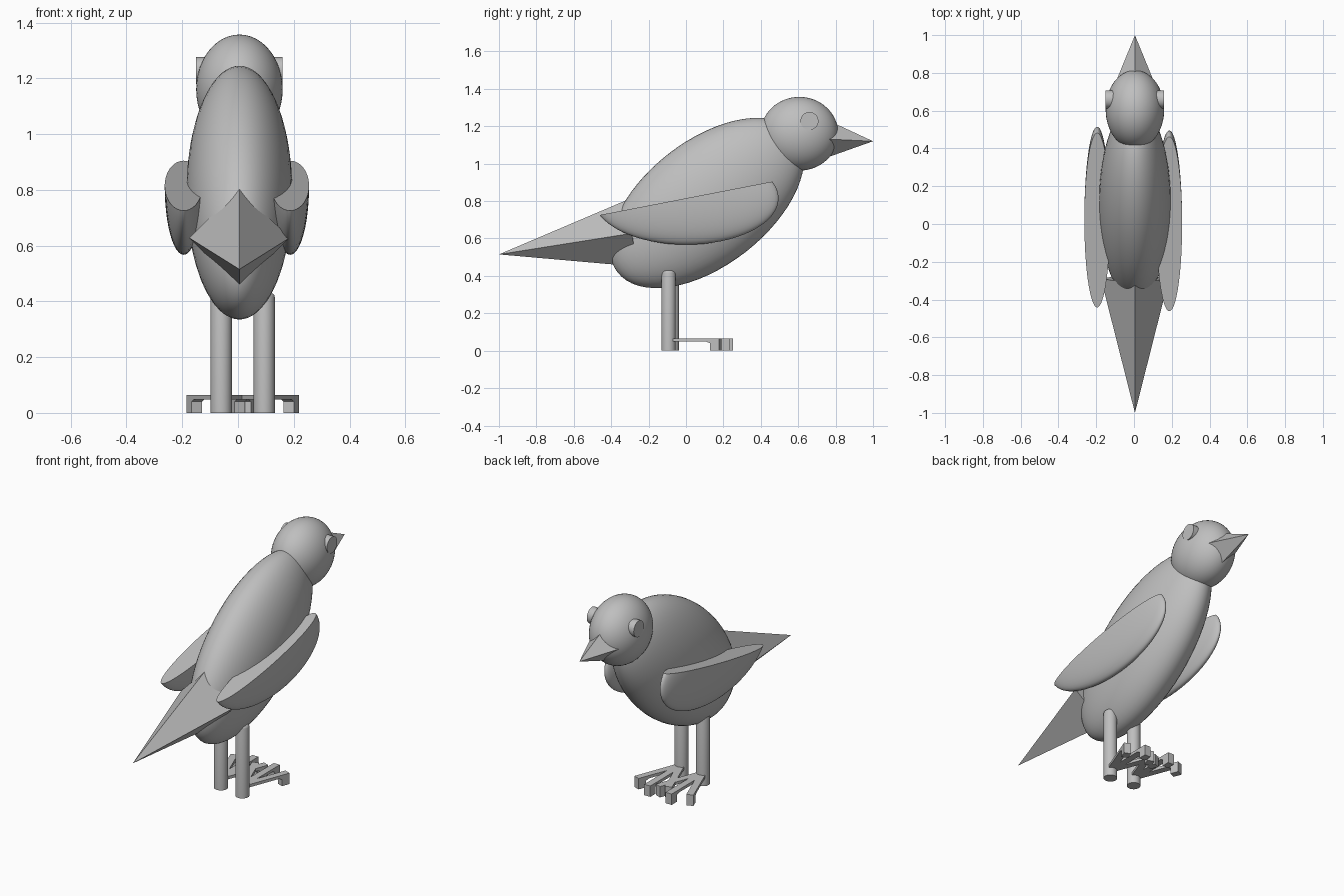
import bpy, bmesh
from math import radians
from mathutils import Matrix, Vector

if "Cube" in bpy.data.objects:
    bpy.data.objects.remove(bpy.data.objects["Cube"], do_unlink=True)

GREY = 0.52
mat = bpy.data.materials.new("plain_grey")
mat.use_nodes = True
mat.diffuse_color = (GREY, GREY, GREY, 1)
mat.node_tree.nodes["Principled BSDF"].inputs["Base Color"].default_value = mat.diffuse_color


def finish(name, bm, location, rotation=(0, 0, 0), smooth=True):
    """Turn a bmesh into a placed, shaded object."""
    bmesh.ops.recalc_face_normals(bm, faces=bm.faces)
    mesh = bpy.data.meshes.new(name)
    bm.to_mesh(mesh)
    bm.free()
    mesh.materials.append(mat)
    obj = bpy.data.objects.new(name, mesh)
    obj.location = location
    obj.rotation_euler = [radians(a) for a in rotation]
    bpy.context.collection.objects.link(obj)
    if smooth:
        bpy.ops.object.select_all(action='DESELECT')
        obj.select_set(True)
        bpy.context.view_layer.objects.active = obj
        bpy.ops.object.shade_smooth_by_angle(angle=radians(30))
    return obj


def ellipsoid(radii):
    """Sphere with its poles along y, stretched to the given radii."""
    bm = bmesh.new()
    bmesh.ops.create_uvsphere(bm, u_segments=48, v_segments=32, radius=1)
    bmesh.ops.rotate(bm, verts=bm.verts, matrix=Matrix.Rotation(radians(90), 3, 'X'))
    bmesh.ops.scale(bm, verts=bm.verts, vec=radii)
    return bm


def spike(name, tip, radius, length, pitch):
    """Four-sided pyramid that ends at the tip."""
    bm = bmesh.new()
    bmesh.ops.create_cone(bm, cap_ends=True, segments=4, radius1=radius, radius2=0, depth=length)
    bmesh.ops.translate(bm, verts=bm.verts, vec=(0, 0, -length / 2))
    finish(name, bm, tip, (pitch, 0, 0), smooth=False)


def wing(name, location):
    """Flattened ellipsoid with the upper half sliced off at a slope."""
    bm = ellipsoid((0.068, 0.495, 0.248))
    cut = bmesh.ops.bisect_plane(bm, geom=bm.verts[:] + bm.edges[:] + bm.faces[:],
                                 plane_co=(0, 0, 0), plane_no=Vector((0, -0.19, 0.98)),
                                 clear_outer=True)
    rim = [e for e in cut["geom_cut"] if isinstance(e, bmesh.types.BMEdge)]
    bmesh.ops.edgenet_fill(bm, edges=rim)
    finish(name, bm, location)


def leg(name, x, y, height=0.43):
    """Upright cylinder with a softened top."""
    bm = bmesh.new()
    bmesh.ops.create_cone(bm, cap_ends=True, segments=32, radius1=0.038, radius2=0.038, depth=height)
    top = [e for e in bm.edges if all(v.co.z > 0 for v in e.verts)]
    bmesh.ops.bevel(bm, geom=top, offset=0.015, segments=3, affect='EDGES', profile=0.5)
    finish(name, bm, (x, y, height / 2))


def toe(name, x, y, length, turn):
    """Thin bar with a claw block dropping to the ground."""
    width, claw, top, under = 0.04, 0.05, 0.065, 0.048
    profile = [(0, top), (length, top), (length, 0), (length - claw, 0),
               (length - claw, under - 0.008), (length - claw - 0.02, under), (0, under)]
    bm = bmesh.new()
    face = bm.faces.new([bm.verts.new((-width / 2, py, pz)) for py, pz in profile])
    side = bmesh.ops.extrude_face_region(bm, geom=[face])
    moved = [v for v in side["geom"] if isinstance(v, bmesh.types.BMVert)]
    bmesh.ops.translate(bm, verts=moved, vec=(width, 0, 0))
    finish(name, bm, (x, y, 0), (0, 0, turn), smooth=False)


# Body and head
finish("body", ellipsoid((0.19, 0.605, 0.334)), (0.005, 0.112, 0.79), (37.8, 0, 0))
finish("head", ellipsoid((0.155, 0.208, 0.197)), (0.005, 0.606, 1.16))

# Beak and tail
spike("beak", (0.005, 1.0, 1.12), 0.1, 0.245, -92.7)
spike("tail", (0.005, -1.0, 0.515), 0.18, 0.72, 99)

# Eyes
for side, s in (("left", 1), ("right", -1)):
    bm = bmesh.new()
    bmesh.ops.create_cone(bm, cap_ends=True, segments=32, radius1=0.048, radius2=0.048, depth=0.06)
    finish(side + "_eye", bm, (0.005 + s * 0.125, 0.66, 1.228), (0, 90, 0))

# Wings
wing("left_wing", (0.187, 0.0, 0.815))
wing("right_wing", (-0.195, 0.02, 0.815))

# Legs and feet
for side, x, y in (("left", 0.094, -0.093), ("right", -0.06, -0.075)):
    leg(side + "_leg", x, y)
    for part, length, turn in (("inner", 0.295, 21), ("middle", 0.325, 0), ("outer", 0.295, -21)):
        toe(f"{side}_{part}_toe", x, y, length, turn if side == "left" else -turn)
